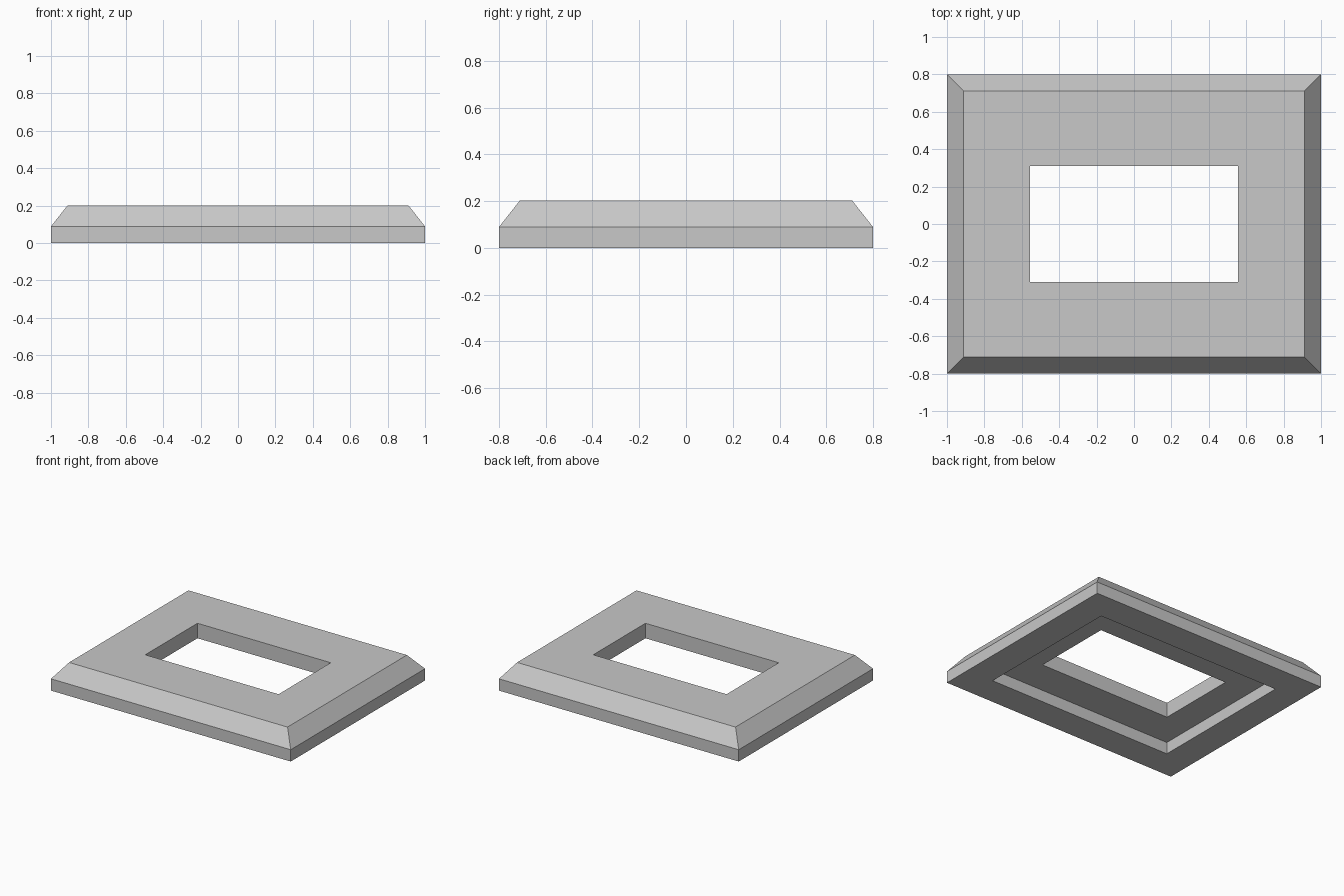
import bpy
import bmesh

cube = bpy.data.objects.get("Cube")
if cube:
    bpy.data.objects.remove(cube, do_unlink=True)

# Plain grey material
grey = bpy.data.materials.new("plain_grey")
grey.use_nodes = True
colour = (0.58, 0.58, 0.58, 1)
grey.diffuse_color = colour
grey.node_tree.nodes["Principled BSDF"].inputs["Base Color"].default_value = colour

HEIGHT = 0.202
LEDGE = 0.089     # height of the upright rim and depth of the recess below
HALF_X, HALF_Y = 1.0, 0.8
BEVEL = 0.089
RECESS = 0.222
OPEN_X, OPEN_Y = 0.556, 0.311

# Cross-section of the frame as rectangles: half width, half depth, height
rings = [
    (HALF_X, HALF_Y, 0),
    (HALF_X, HALF_Y, LEDGE),
    (HALF_X - BEVEL, HALF_Y - BEVEL, HEIGHT),
    (OPEN_X, OPEN_Y, HEIGHT),
    (OPEN_X, OPEN_Y, LEDGE),
    (HALF_X - RECESS, HALF_Y - RECESS, LEDGE),
    (HALF_X - RECESS, HALF_Y - RECESS, 0),
]
CORNERS = ((-1, -1), (1, -1), (1, 1), (-1, 1))

# Bevelled frame with a stepped recess underneath
bm = bmesh.new()
loops = [[bm.verts.new((sx * x, sy * y, z)) for sx, sy in CORNERS] for x, y, z in rings]
for i, lower in enumerate(loops):
    upper = loops[(i + 1) % len(loops)]
    for j in range(4):
        k = (j + 1) % 4
        bm.faces.new((lower[j], lower[k], upper[k], upper[j]))
bmesh.ops.recalc_face_normals(bm, faces=bm.faces)

mesh = bpy.data.meshes.new("bevelled_frame")
bm.to_mesh(mesh)
bm.free()
mesh.materials.append(grey)
frame = bpy.data.objects.new("bevelled_frame", mesh)
bpy.context.collection.objects.link(frame)
